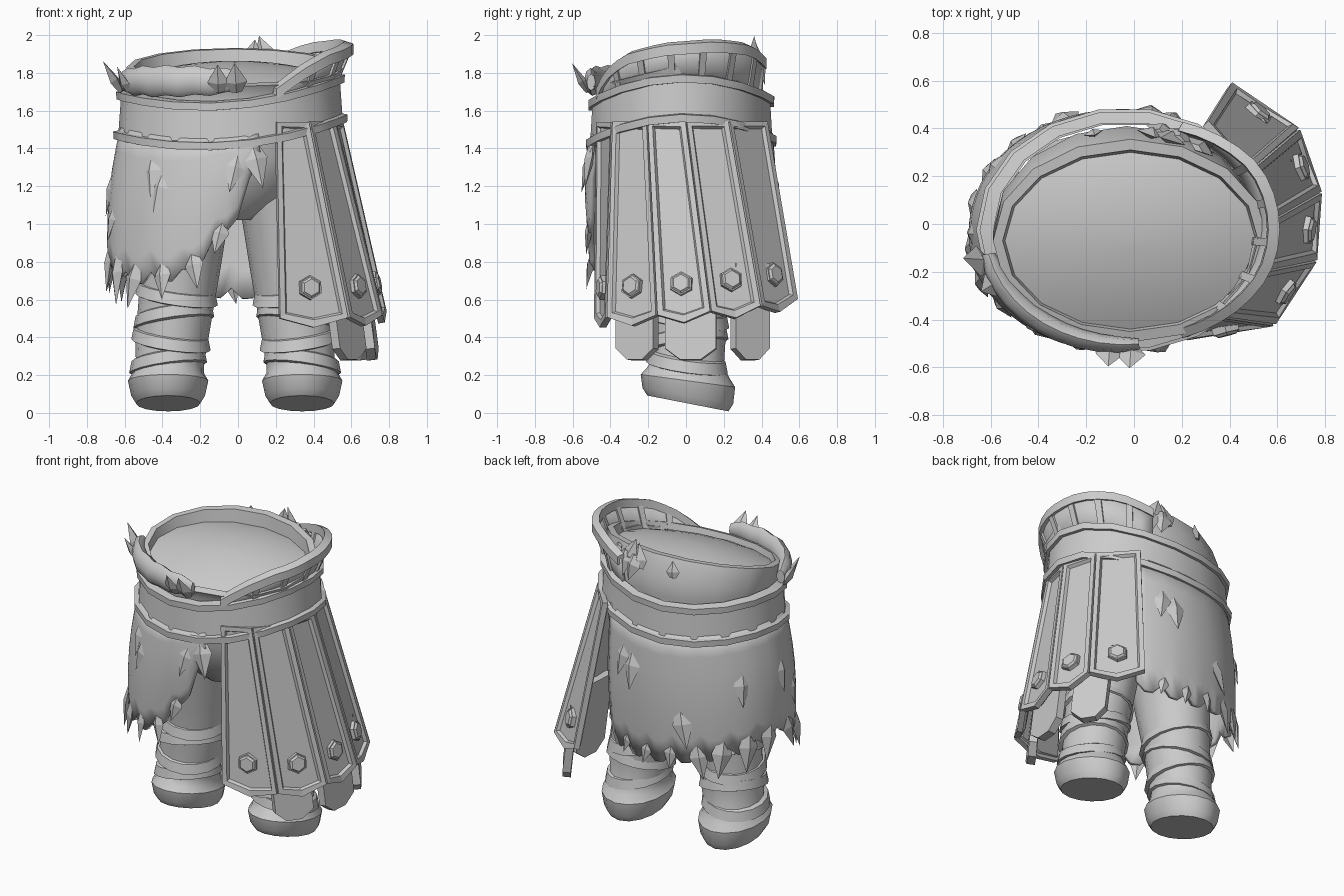
import bpy, bmesh, math, random
from math import sin, cos, radians, pi
from mathutils import Vector, Matrix

cube = bpy.data.objects.get("Cube")
if cube:
    bpy.data.objects.remove(cube)

random.seed(4)
grey = bpy.data.materials.new("plain grey")
grey.use_nodes = True
COLOUR = (0.6, 0.6, 0.6, 1)
grey.diffuse_color = COLOUR
grey.node_tree.nodes["Principled BSDF"].inputs["Base Color"].default_value = COLOUR


def finish(name, bm, thick=0.0, angle=35):
    """Turn a bmesh into a shaded object."""
    bmesh.ops.recalc_face_normals(bm, faces=bm.faces)
    mesh = bpy.data.meshes.new(name)
    bm.to_mesh(mesh)
    bm.free()
    mesh.materials.append(grey)
    ob = bpy.data.objects.new(name, mesh)
    bpy.context.collection.objects.link(ob)
    if thick:
        mod = ob.modifiers.new("thickness", 'SOLIDIFY')
        mod.thickness = thick
        mod.offset = 0
    bpy.ops.object.select_all(action='DESELECT')
    ob.select_set(True)
    bpy.context.view_layer.objects.active = ob
    if angle:
        bpy.ops.object.shade_smooth_by_angle(angle=radians(angle))


def loft(name, rows, wrap=True, caps=False, thick=0.0, angle=35):
    """Skin a list of equal-length point rows."""
    bm = bmesh.new()
    vs = [[bm.verts.new(p) for p in row] for row in rows]
    n = len(rows[0])
    for a, b in zip(vs, vs[1:]):
        for i in range(n if wrap else n - 1):
            j = (i + 1) % n
            bm.faces.new((a[i], a[j], b[j], b[i]))
    if caps:
        bm.faces.new(vs[0])
        bm.faces.new(vs[-1])
    finish(name, bm, thick, angle)


def ring(centre, rx, ry, z, tilt_y=0.0, tilt_x=0.0, sides=16):
    """Oval row of points, tilted along y and x."""
    row = []
    for i in range(sides):
        a = 2 * pi * i / sides
        dx, dy = rx * cos(a), ry * sin(a)
        row.append((centre[0] + dx, centre[1] + dy, z + tilt_y * dy + tilt_x * dx))
    return row


def around(deg, r, z):
    """Point on the waist oval; zero is the left side, a quarter turn the back."""
    a = radians(deg)
    return Vector((-0.04 + 0.6 * r * cos(a), -0.025 + 0.495 * r * sin(a), z))


def interp(keys, t):
    for (t0, v0), (t1, v1) in zip(keys, keys[1:]):
        if t <= t1:
            return v0 + (v1 - v0) * max(0, t - t0) / (t1 - t0)
    return keys[-1][1]


def belt_z(deg):
    a = radians(deg)
    return 1.47 + 0.045 * cos(a) + 0.045 * cos(2 * a) + 0.01 * sin(a)


# Waist: outer wall and lip sloping down to the front, closed by a low dome
HIP, RIM = (-.03, -.03), (-.015, -.07)
waist = [ring(HIP, .52, .42, 1.5), ring(HIP, .535, .435, 1.66, .05), ring(HIP, .56, .44, 1.74, .12),
         ring(RIM, .575, .425, 1.83, .24), ring(RIM, .535, .38, 1.835, .24)]
for k in range(7):
    s = cos(k * pi / 12.5)
    waist.append(ring(RIM, .525 * s, .37 * s, 1.775 + .075 * (1 - s * s), .18))
loft("waist", waist, caps=True)

# Pelvis
loft("pelvis", [ring(HIP, .12, .2, 1.02), ring(HIP, .34, .34, 1.14),
                ring(HIP, .5, .41, 1.35), ring(HIP, .52, .42, 1.55)], caps=True)

# Legs as (centre x, width, depth, height), slanted at the sole, with cloth wraps
LEG = [(.34, .17, .215, .05), (.34, .195, .24, .09), (.34, .213, .25, .17), (.34, .19, .22, .21),
       (.33, .18, .19, .26), (.32, .195, .2, .4), (.3, .2, .2, .55), (.275, .21, .23, .75),
       (.25, .225, .27, 1), (.22, .25, .32, 1.3), (.22, .27, .36, 1.5)]
for side, label in ((1, "left"), (-1, "right")):
    shift = min(0, side * .03)
    loft(label + "_leg", [ring((side * c + shift, 0.01), rx, ry, z, -max(0, .22 - z / 2))
                          for c, rx, ry, z in LEG], caps=True)
    for k in range(4):
        centre, r = (side * (.34 - .015 * k) + shift, .005), .19 + .004 * k
        tilt = .14 * (-1) ** k
        loft(f"{label}_wrap_{k}", [ring(centre, r + dr, r + dr + .01, .27 + .12 * k + dz, -tilt, -side * tilt)
                                   for dr, dz in ((-.02, -.04), (.016, -.03), (.004, .03), (-.02, .04))])

# Belt with two raised edges
belt_angles = range(0, 360, 20)
loft("belt", [[around(d, r, belt_z(d) + h) for d in belt_angles]
              for r, h in ((.92, 0), (.99, 0), (.965, .21), (.9, .21))], angle=25)
for label, r, h in (("lower", 1, -.02), ("upper", .975, .19)):
    profile = [(r - .06, h), (r + .03, h), (r + .035, h + .04), (r - .06, h + .05), (r - .06, h)]
    loft(label + "_belt_edge", [[around(d, q, belt_z(d) + e) for d in belt_angles] for q, e in profile],
         angle=25)

# Fur skirt over the back and right side, with a ragged hem
HEM = [(55, .64), (90, .62), (130, .68), (180, .8), (215, .7), (245, .72), (258, .85), (274, 1.06), (285, 1.36)]
FLARE = [(55, .93), (100, .95), (150, 1.04), (200, 1.07), (245, 1), (285, .94)]


def fur_point(deg, t, ragged=0):
    top = belt_z(deg) + .04
    r = .95 + (interp(FLARE, deg) - .95) * t + .045 * sin(pi * t)
    return around(deg, r, top + (interp(HEM, deg) + ragged - top) * t)


loft("fur_skirt", [[fur_point(55 + i * 5.75, k / 6, -.02 if i % 3 else .04) for i in range(41)]
                   for k in range(7)], wrap=False, thick=.03, angle=50)

# Fur roll folded over the front of the belt
rows = []
for k in range(11):
    deg, s = 192 + k * 8.4, .55 + .45 * sin(pi * k / 10) ** .5
    rows.append([around(deg, .97 + .085 * s * cos(a), 1.75 + .08 * s * sin(a) + .012 * (k % 2))
                 for a in (pi * i / 4 for i in range(8))])
loft("fur_roll", rows, caps=True, angle=50)


# Pointed fur tufts: a short root and a long tip meet at the widest point
def tuft(bm, spot, deg, length, out, up, wide=.27):
    radial = Vector((cos(radians(deg)), sin(radians(deg)), 0))
    side = Vector((-radial.y, radial.x, 0))
    axis = (Vector((0, 0, up)) + radial * out + side * random.uniform(-.3, .3)).normalized()
    flat = axis.cross(side).normalized()
    turn = Matrix((flat.cross(axis), flat, axis)).transposed().to_4x4()
    base = Matrix.Translation(spot) @ turn @ Matrix.Diagonal((1, .4, 1, 1))
    for start, span, r1, r2 in ((0, .35, .5, 1), (.35, .65, 1, 0)):
        shift = Matrix.Translation((0, 0, length * (start + span / 2)))
        bmesh.ops.create_cone(bm, segments=4, cap_ends=True, radius1=wide * length * r1,
                              radius2=wide * length * r2, depth=length * span, matrix=base @ shift)


bm = bmesh.new()
# along the hem, longest at the right side
for deg in range(74, 270, 16):
    tuft(bm, fur_point(deg, .88), deg, random.uniform(.13, .18) + .1 * max(0, -cos(radians(deg))), .12, -1)
# scattered on the skirt, by angle and share of the way down
for deg, t in ((226, .15), (234, .26), (274, .22), (281, .2), (72, .2), (79, .23), (112, .6),
               (150, .35), (182, .35), (196, .55)):
    tuft(bm, fur_point(deg, t), deg, random.uniform(.18, .25), .2, -1)
# standing up from the fur roll and from the back of the rim
for deg in (196, 206, 264, 273):
    tuft(bm, around(deg, 1, 1.7), deg, random.uniform(.15, .2), .55, 1, .35)
for deg in (66, 78, 105):
    tuft(bm, around(deg, .86, 1.82), deg, .185 - .002 * (deg - 66), -.15, 1, .4)
# small flap hanging over the rim at the back
for deg in (54, 64, 74):
    tuft(bm, around(deg, .86, 1.9), deg, .17, .25, -1, .4)
finish("fur_tufts", bm, angle=0)

# Plated skirt on the left side: five panels with raised borders and a stud each
TOP = [(.2, -.46), (.37, -.38), (.5, -.2), (.54, 0), (.48, .22), (.3, .42)]
LOW = [(.22, -.47), (.58, -.41), (.75, -.15), (.77, .13), (.68, .39), (.4, .58)]
bm, studs = bmesh.new(), bmesh.new()
for i in range(5):
    t0, t1 = (Vector((*TOP[k], 1.54)) for k in (i, i + 1))
    b0, b1 = (Vector((*LOW[k], .5 + .004 * k * k)) for k in (i, i + 1))
    tip = (b0 + b1) / 2 - Vector((0, 0, .05))
    panel = bm.faces.new([bm.verts.new(p) for p in (t0, b0, tip, b1, t1)])
    panel.normal_update()
    spot = ((b0 + b1) / 2).lerp((t0 + t1) / 2, .155)
    turn = panel.normal.to_track_quat('Z', 'Y').to_matrix().to_4x4()
    for r1, r2, depth, rise in ((.066, .064, .03, .005), (.06, .045, .015, .024)):
        bmesh.ops.create_cone(studs, segments=6, cap_ends=True, radius1=r1, radius2=r2, depth=depth,
                              matrix=Matrix.Translation(spot + panel.normal * rise) @ turn)
bmesh.ops.inset_individual(bm, faces=bm.faces[:], thickness=.032, depth=0)
bmesh.ops.inset_individual(bm, faces=[f for f in bm.faces if len(f.verts) == 5], thickness=.008, depth=-.016)
finish("plated_skirt", bm, thick=.035, angle=0)
finish("skirt_studs", studs, angle=0)

# Hanging tabs under the plated skirt
bm = bmesh.new()
rise, drop = Vector((-.06, 0, .45)), Vector((0, 0, -.06))
for start, end in (((.52, -.36), (.66, -.16)), ((.7, -.11), (.72, .16)), ((.7, .25), (.58, .43))):
    a, b = Vector((*start, .34)), Vector((*end, .34))
    bm.faces.new([bm.verts.new(p) for p in (a + rise, a, a.lerp(b, .3) + drop, a.lerp(b, .7) + drop,
                                            b, b + rise)])
finish("hanging_tabs", bm, thick=.05, angle=0)

# Flared collar rising above the belt on the left side, with a thick rim and straps
CREST = [(-66, 1.7), (-52, 1.8), (-35, 1.88), (-10, 1.93), (20, 1.95), (45, 1.93), (66, 1.86)]
SPREAD = [(-66, .06), (-20, .14), (30, .15), (66, .06)]


def collar_point(deg, t, push=0, lift=0):
    low = belt_z(deg) + .17
    return around(deg, .9 + t * interp(SPREAD, deg) + push, low + (interp(CREST, deg) - low) * t + lift)


collar_angles = [-66 + i * 8.25 for i in range(17)]
loft("collar", [[collar_point(d, t) for d in collar_angles] for t in (0, .5, 1)], wrap=False, thick=.02)
loft("collar_rim", [[collar_point(d, 1, p, h) for p, h in ((-.05, -.025), (.04, -.04), (.04, .015), (-.04, .03))]
                    for d in collar_angles], caps=True)
for k in range(6):
    d = -44 + k * 19
    loft(f"collar_strap_{k}", [[collar_point(d + e, t, p) for e, p in ((-2, -.04), (-2, .04), (2, .04), (2, -.04))]
                               for t in (0, .97)], caps=True, angle=0)
